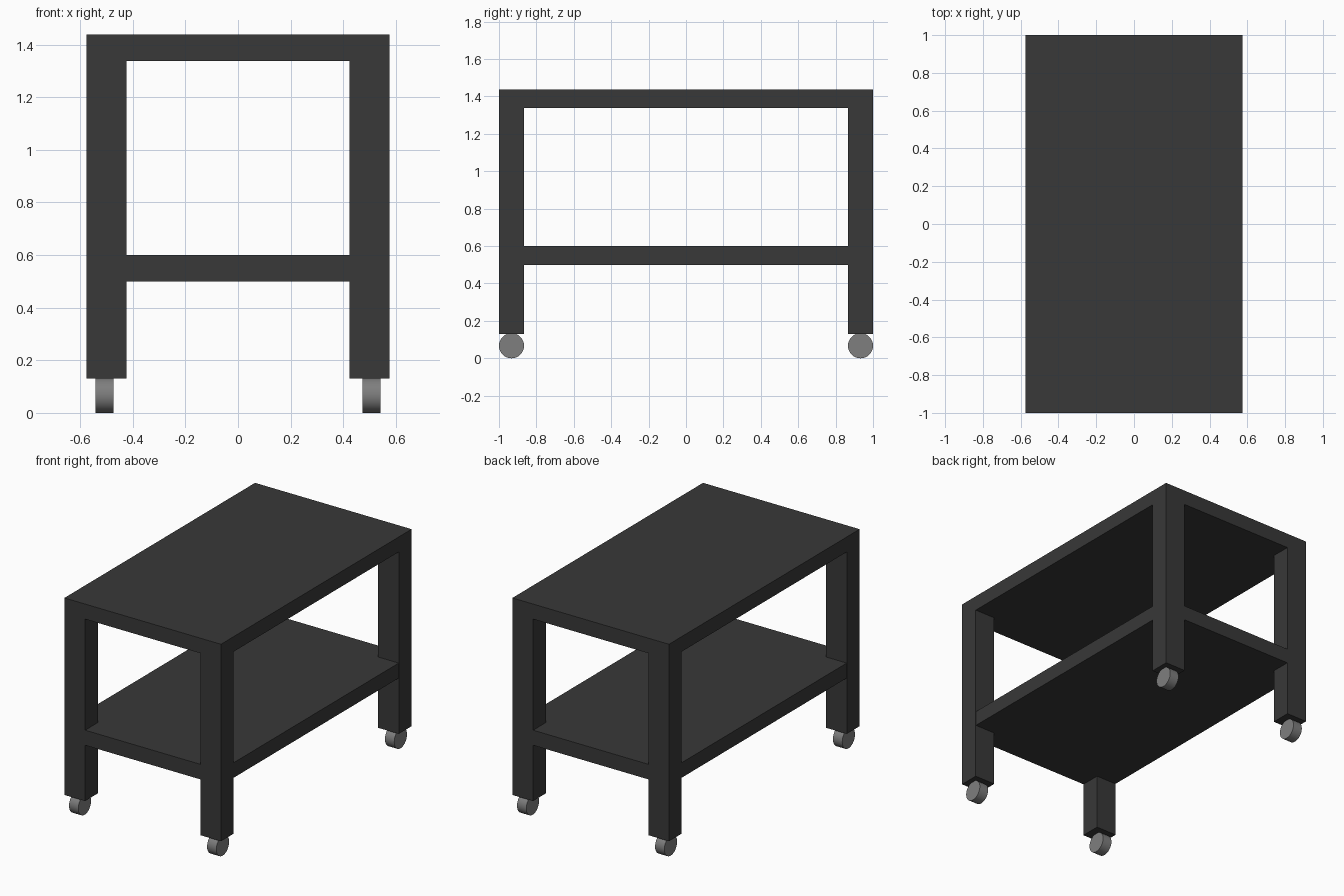
import bpy
import math

cube = bpy.data.objects.get("Cube")
if cube:
    bpy.data.objects.remove(cube, do_unlink=True)


def make_material(name, rgb):
    mat = bpy.data.materials.new(name)
    mat.use_nodes = True
    colour = (*rgb, 1.0)
    mat.diffuse_color = colour
    mat.node_tree.nodes["Principled BSDF"].inputs["Base Color"].default_value = colour
    return mat


charcoal = make_material("charcoal", (0.04, 0.04, 0.04))
grey = make_material("wheel grey", (0.21, 0.21, 0.21))

HALF_X, HALF_Y = 0.575, 1.0
LEG_X, LEG_Y = 0.152, 0.134
LEG_BOTTOM, TOP = 0.13, 1.438
BOARD = 0.1
WHEEL_R, WHEEL_W = 0.067, 0.068
INSET = 0.001  # keeps the boards from sharing planes with the legs


def box(name, centre, size):
    bpy.ops.mesh.primitive_cube_add(size=1, location=centre)
    obj = bpy.context.object
    obj.name = name
    obj.scale = size
    bpy.ops.object.transform_apply(location=False, rotation=False, scale=True)
    obj.data.materials.append(charcoal)
    return obj


# Table top covers the legs, lower shelf runs between them
box("table_top", (0, 0, TOP - BOARD / 2), (2 * HALF_X, 2 * HALF_Y, BOARD))
box("lower_shelf", (0, 0, 0.55),
    (2 * (HALF_X - INSET), 2 * (HALF_Y - INSET), BOARD))

# Legs and wheels at the four corners
leg_top = TOP - BOARD
for side_y, end in ((-1, "front"), (1, "back")):
    for side_x, side in ((-1, "right"), (1, "left")):
        x = side_x * (HALF_X - LEG_X / 2)
        y = side_y * (HALF_Y - LEG_Y / 2)
        box(f"{end}_{side}_leg", (x, y, (LEG_BOTTOM + leg_top) / 2),
            (LEG_X, LEG_Y, leg_top - LEG_BOTTOM))
        bpy.ops.mesh.primitive_cylinder_add(
            vertices=32, radius=WHEEL_R, depth=WHEEL_W,
            location=(side_x * 0.507, y, WHEEL_R),
            rotation=(0, math.pi / 2, 0))
        wheel = bpy.context.object
        wheel.name = f"{end}_{side}_wheel"
        wheel.data.materials.append(grey)
        bpy.ops.object.shade_smooth_by_angle(angle=math.radians(30))
